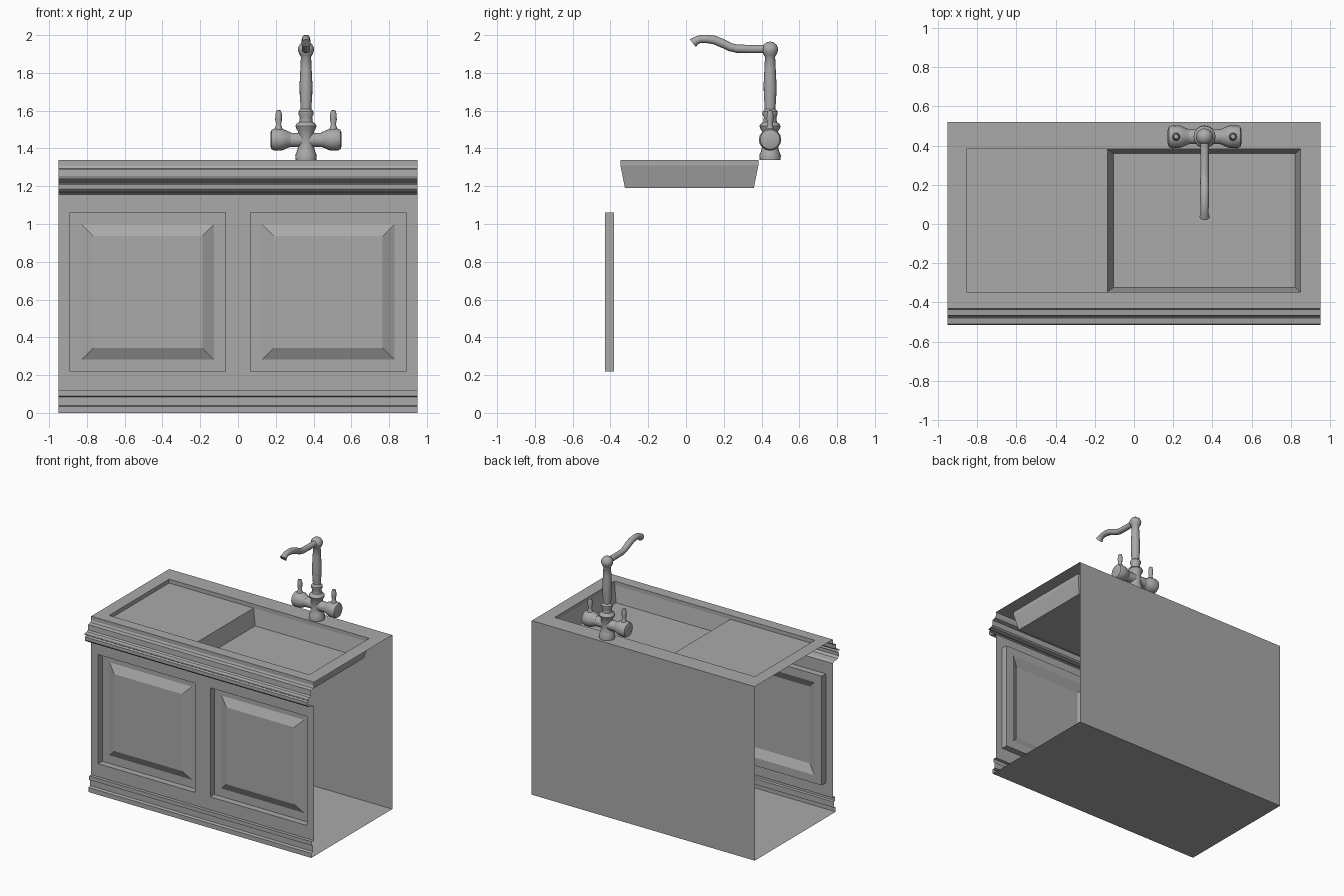
import bpy
import bmesh
import math
from mathutils import Vector, Matrix

cube = bpy.data.objects.get("Cube")
if cube:
    bpy.data.objects.remove(cube, do_unlink=True)

grey = bpy.data.materials.new("plain grey")
grey.use_nodes = True
grey.diffuse_color = (0.4, 0.4, 0.4, 1)
grey.node_tree.nodes["Principled BSDF"].inputs["Base Color"].default_value = (0.4, 0.4, 0.4, 1)

HALF = 0.95          # half the cabinet length
BACK, FRONT = 0.52, -0.43
TOP = 1.34


def finish(name, bm, smooth=False):
    mesh = bpy.data.meshes.new(name)
    bm.to_mesh(mesh)
    bm.free()
    mesh.materials.append(grey)
    obj = bpy.data.objects.new(name, mesh)
    bpy.context.collection.objects.link(obj)
    if smooth:
        bpy.ops.object.select_all(action='DESELECT')
        obj.select_set(True)
        bpy.context.view_layer.objects.active = obj
        bpy.ops.object.shade_smooth_by_angle(angle=math.radians(40))
    return obj


def moulding(name, profile):
    """Open (y, z) profile, listed top to bottom, swept along x."""
    bm = bmesh.new()
    rows = [[bm.verts.new((x, y, z)) for x in (-HALF, HALF)] for y, z in profile]
    for a, b in zip(rows, rows[1:]):
        bm.faces.new((a[0], b[0], b[1], a[1]))
    return finish(name, bm)


def sheet(name, us, vs, place, holes):
    """Flat sheet cut into cells, leaving out the cells that are openings."""
    bm = bmesh.new()
    grid = [[bm.verts.new(place(u, v)) for u in us] for v in vs]
    for j in range(len(vs) - 1):
        for i in range(len(us) - 1):
            if (i, j) not in holes:
                bm.faces.new((grid[j][i], grid[j][i + 1], grid[j + 1][i + 1], grid[j + 1][i]))
    bmesh.ops.dissolve_limit(bm, angle_limit=0.01, verts=bm.verts, edges=bm.edges)
    return finish(name, bm)


def nested(name, loops, place):
    """Rectangles (u0, u1, v0, v1, depth) joined one inside the next, last one filled."""
    bm = bmesh.new()
    rings = [[bm.verts.new(place(u, v, d)) for u, v in ((a, c), (b, c), (b, e), (a, e))]
             for a, b, c, e, d in loops]
    for r, s in zip(rings, rings[1:]):
        for k in range(4):
            n = (k + 1) % 4
            bm.faces.new((r[k], r[n], s[n], s[k]))
    bm.faces.new(rings[-1])
    return finish(name, bm)


def lathe(name, profile, origin, axis=(0, 0, 1), segments=16):
    """Turned part from (radius, distance along axis) points."""
    bm = bmesh.new()
    turn = Vector((0, 0, 1)).rotation_difference(Vector(axis)).to_matrix().to_4x4()
    place = Matrix.Translation(origin) @ turn
    rings = [[bm.verts.new(place @ Vector((r * math.cos(t), r * math.sin(t), h)))
              for t in (math.tau * k / segments for k in range(segments))] for r, h in profile]
    for a, b in zip(rings, rings[1:]):
        for k in range(segments):
            n = (k + 1) % segments
            bm.faces.new((a[k], a[n], b[n], b[k]))
    bm.faces.new(rings[0][::-1])
    bm.faces.new(rings[-1])
    return finish(name, bm, True)


# Cabinet shell: floor, back and stepped mouldings
moulding("floor", [(-0.465, 0), (BACK, 0)])
moulding("back_panel", [(BACK, 0), (BACK, TOP)])
moulding("cornice", [(FRONT, TOP), (FRONT, 1.31), (-0.437, 1.295), (-0.467, 1.29),
                     (-0.47, 1.25), (-0.48, 1.24), (-0.51, 1.235), (-0.515, 1.23),
                     (-0.49, 1.22), (-0.49, 1.215), (-0.505, 1.21), (-0.505, 1.185),
                     (-0.49, 1.17), (-0.45, 1.165), (FRONT, 1.155)])
moulding("plinth", [(FRONT, 0.12), (-0.455, 0.12), (-0.455, 0.09), (-0.442, 0.085),
                    (-0.442, 0.04), (-0.465, 0.035), (-0.465, 0)])

# Cabinet front with two door recesses
DOOR_LOW, DOOR_HIGH = 0.22, 1.06
sheet("front_frame", [-HALF, -0.89, -0.065, 0.065, 0.89, HALF],
      [0.12, DOOR_LOW, DOOR_HIGH, 1.155], lambda u, v: (u, FRONT, v), {(1, 1), (3, 1)})
for side, x0 in (("right", -0.89), ("left", 0.065)):
    x1 = x0 + 0.825
    steps = [(0, 0), (0, 0.05), (0.062, 0.05), (0.124, 0.018)]
    nested(side + "_door",
           [(x0 + i, x1 - i, DOOR_LOW + i, DOOR_HIGH - i, d) for i, d in steps],
           lambda u, v, d: (u, FRONT + d, v))

# Worktop with opening for the sink
L, R, F, B = -0.855, 0.85, -0.347, 0.383
EDGE = -0.135        # where the drainboard meets the bowl
BOARD = 1.31
sheet("worktop", [-HALF, L, R, HALF], [FRONT, F, B, BACK],
      lambda u, v: (u, v, TOP), {(1, 1)})


def flat(u, v, d):
    return (u, v, d)


nested("sink_bowl", [(EDGE, R, F, B, BOARD),
                     (EDGE + 0.03, R - 0.028, F + 0.024, B - 0.024, 1.19)], flat)
nested("drainboard", [(L, EDGE, F, B, BOARD)], flat)
bm = bmesh.new()
corners = [(L, F), (R, F), (R, B), (L, B)]
for p, q in zip(corners, corners[1:] + corners[:1]):
    bm.faces.new([bm.verts.new(c) for c in
                  ((*q, TOP), (*q, BOARD), (*p, BOARD), (*p, TOP))][::-1])
finish("sink_rim", bm)

# Tap column
TX, TY = 0.36, 0.445
lathe("tap_column", [(0.056, 0), (0.057, 0.025), (0.048, 0.045), (0.042, 0.07), (0.042, 0.15),
                     (0.052, 0.165), (0.056, 0.178), (0.05, 0.19), (0.036, 0.2),
                     (0.033, 0.225), (0.04, 0.24), (0.04, 0.255), (0.028, 0.268),
                     (0.033, 0.34), (0.034, 0.4), (0.03, 0.48), (0.027, 0.545),
                     (0.032, 0.552), (0.042, 0.575), (0.043, 0.59), (0.034, 0.61),
                     (0.018, 0.622), (0.004, 0.625)], (TX, TY, TOP))

# Crossbar, end bodies and handles
lathe("tap_crossbar", [(0.038, -0.12), (0.038, 0.12)], (TX, TY, 1.445), (1, 0, 0))
for name, s in (("right", -1), ("left", 1)):
    lathe(name + "_valve", [(0.038, 0.08), (0.046, 0.1), (0.05, 0.108), (0.057, 0.125),
                            (0.059, 0.165), (0.052, 0.182), (0.035, 0.188)],
          (TX, TY, 1.447), (s, 0, 0))
    lathe(name + "_handle", [(0.023, 0), (0.018, 0.02), (0.013, 0.035), (0.018, 0.06),
                             (0.017, 0.09), (0.012, 0.108), (0.004, 0.111)],
          (TX + s * 0.145, TY, 1.492), segments=12)

# Curved spout with a flared mouth, swept in the y-z plane
path = [(TY, 1.927, 0.022), (0.35, 1.926, 0.022), (0.27, 1.928, 0.022), (0.235, 1.936, 0.022),
        (0.19, 1.958, 0.023), (0.15, 1.974, 0.023), (0.11, 1.98, 0.022), (0.075, 1.979, 0.021),
        (0.052, 1.97, 0.021), (0.036, 1.957, 0.026)]
SIDES = 12
bm = bmesh.new()
rings = []
for i, (y, z, r) in enumerate(path):
    a, b = path[max(i - 1, 0)], path[min(i + 1, len(path) - 1)]
    along = Vector((0, b[0] - a[0], b[1] - a[1])).normalized()
    across = along.cross(Vector((1, 0, 0)))
    rings.append([bm.verts.new(Vector((TX, y, z)) + across * r * math.sin(t)
                               + Vector((r * math.cos(t), 0, 0)))
                  for t in (math.tau * k / SIDES for k in range(SIDES))])
for a, b in zip(rings, rings[1:]):
    for k in range(SIDES):
        n = (k + 1) % SIDES
        bm.faces.new((a[k], a[n], b[n], b[k]))
bm.faces.new(rings[-1])
bmesh.ops.recalc_face_normals(bm, faces=bm.faces)
finish("tap_spout", bm, True)
